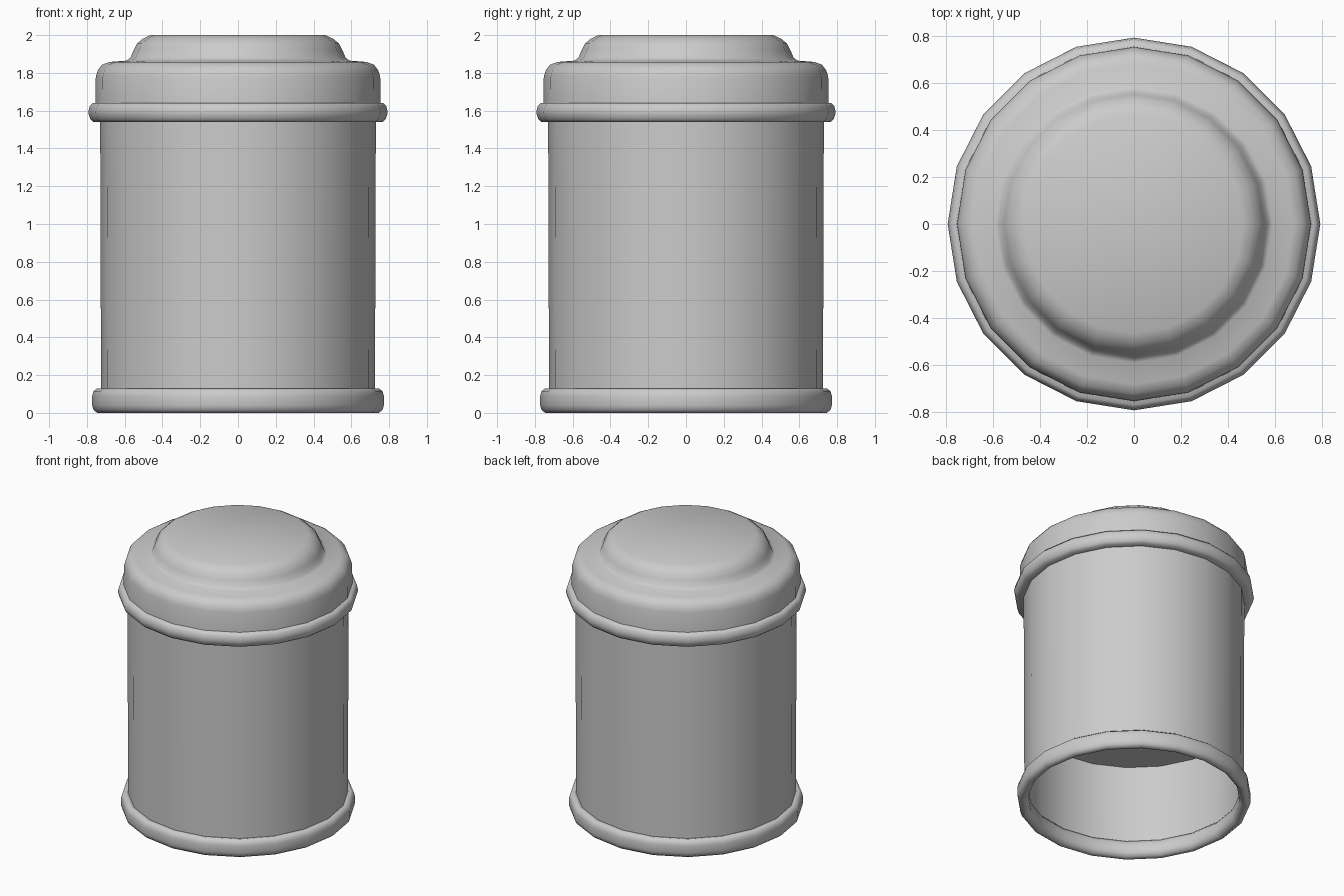
import bpy, bmesh, math

if "Cube" in bpy.data.objects:
    bpy.data.objects.remove(bpy.data.objects["Cube"])

SIDES = 20


def lathe(name, profile, closed=False, angle=50):
    """Spin an (r, z) profile around z; r = 0 points become a flat cap."""
    bm = bmesh.new()
    rings = []
    for r, z in profile:
        if r == 0:
            continue
        rings.append([bm.verts.new((r * math.cos(a), r * math.sin(a), z))
                      for a in (2 * math.pi * i / SIDES for i in range(SIDES))])
    pairs = list(zip(rings, rings[1:]))
    if closed:
        pairs.append((rings[-1], rings[0]))
    for lo, hi in pairs:
        for i in range(SIDES):
            j = (i + 1) % SIDES
            bm.faces.new((lo[i], lo[j], hi[j], hi[i]))
    if profile[-1][0] == 0:
        bm.faces.new(rings[-1])
    if closed:
        bmesh.ops.recalc_face_normals(bm, faces=bm.faces[:])
    mesh = bpy.data.meshes.new(name)
    bm.to_mesh(mesh)
    bm.free()
    obj = bpy.data.objects.new(name, mesh)
    bpy.context.collection.objects.link(obj)
    bpy.ops.object.select_all(action='DESELECT')
    obj.select_set(True)
    bpy.context.view_layer.objects.active = obj
    bpy.ops.object.shade_smooth_by_angle(angle=math.radians(angle))
    return obj


# Open-bottomed canister wall
lathe("body", [(0.725, 0.05), (0.73, 1.6)])

# Recessed floor seen inside the open base
lathe("inner_floor", [(0.727, 0.69), (0, 0.69)])

# Rounded foot ring
lathe("base_ring", [(0.70, 0.03), (0.72, 0.005), (0.745, 0.0), (0.765, 0.015),
                    (0.772, 0.04), (0.772, 0.09), (0.765, 0.115),
                    (0.745, 0.13), (0.72, 0.125), (0.70, 0.10)], closed=True)

# Rolled rim under the lid
lathe("lid_rim", [(0.72, 0.0 + 1.54), (0.765, 1.54), (0.782, 1.555), (0.793, 1.59),
                  (0.785, 1.625), (0.77, 1.64), (0.72, 1.64)], closed=True)

# Stepped lid with raised centre
lathe("lid", [(0.755, 1.60), (0.753, 1.78), (0.742, 1.815), (0.72, 1.843),
              (0.68, 1.858), (0.59, 1.865), (0.57, 1.88), (0.553, 1.92),
              (0.535, 1.955), (0.505, 1.98), (0.465, 2.0), (0, 2.0)])
